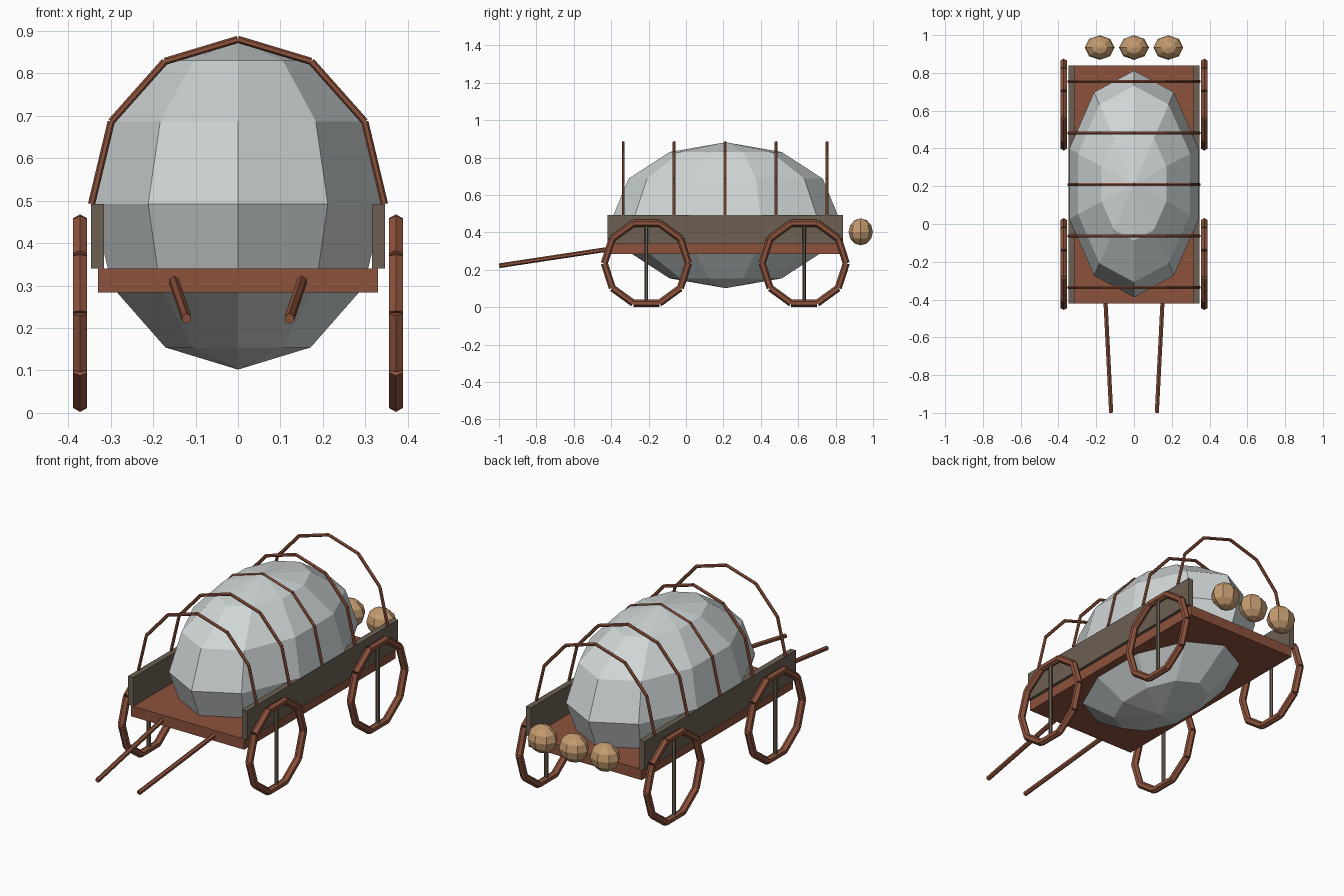
import bpy, bmesh, math
from mathutils import Vector

if "Cube" in bpy.data.objects:
    bpy.data.objects.remove(bpy.data.objects["Cube"])


def material(name, rgb):
    m = bpy.data.materials.new(name)
    m.diffuse_color = (*rgb, 1)
    m.use_nodes = True
    m.node_tree.nodes["Principled BSDF"].inputs["Base Color"].default_value = m.diffuse_color
    return m


WOOD = material("red brown wood", (0.265, 0.085, 0.045))
BOARD = material("grey brown wood", (0.15, 0.117, 0.087))
CANVAS = material("pale canvas", (0.63, 0.67, 0.67))
TAN = material("tan", (0.55, 0.33, 0.16))


def finish(name, bm, mat):
    bmesh.ops.recalc_face_normals(bm, faces=bm.faces)
    me = bpy.data.meshes.new(name)
    bm.to_mesh(me)
    bm.free()
    me.materials.append(mat)
    ob = bpy.data.objects.new(name, me)
    bpy.context.collection.objects.link(ob)


def box(name, lo, hi, mat):
    bm = bmesh.new()
    bmesh.ops.create_cube(bm, size=1)
    for v in bm.verts:
        v.co = Vector([(lo[i] + hi[i]) / 2 + v.co[i] * (hi[i] - lo[i]) for i in range(3)])
    finish(name, bm, mat)


def rod(bm, a, b, r, up, sides=6):
    """Capped prism from a to b with one edge turned towards up."""
    a, b = Vector(a), Vector(b)
    d = (b - a).normalized()
    side = d.cross(Vector(up)).normalized()
    up = side.cross(d)
    rings = []
    for p in (a, b):
        rings.append([bm.verts.new(p + r * (up * math.cos(t) + side * math.sin(t)))
                      for t in (2 * math.pi * k / sides for k in range(sides))])
    for k in range(sides):
        n = (k + 1) % sides
        bm.faces.new((rings[0][k], rings[0][n], rings[1][n], rings[1][k]))
    bm.faces.new(rings[0])
    bm.faces.new(rings[1])


def rod_chain(bm, points, centre, r):
    """Separate straight rods between points, edges facing out from centre."""
    for p, q in zip(points, points[1:]):
        rod(bm, p, q, r, (Vector(p) + Vector(q)) / 2 - Vector(centre))


def ellipsoid(name, c, radii, segs, rings, mat):
    """Flat faceted sphere with a meridian pointing to the front."""
    bm = bmesh.new()
    c = Vector(c)
    rows = []
    for i in range(1, rings):
        lat = math.pi * i / rings - math.pi / 2
        rows.append([bm.verts.new(c + Vector((
            radii[0] * math.cos(lat) * math.sin(2 * math.pi * k / segs),
            -radii[1] * math.cos(lat) * math.cos(2 * math.pi * k / segs),
            radii[2] * math.sin(lat)))) for k in range(segs)])
    bottom = bm.verts.new(c - Vector((0, 0, radii[2])))
    top = bm.verts.new(c + Vector((0, 0, radii[2])))
    for k in range(segs):
        n = (k + 1) % segs
        bm.faces.new((bottom, rows[0][n], rows[0][k]))
        bm.faces.new((top, rows[-1][k], rows[-1][n]))
        for lo, hi in zip(rows, rows[1:]):
            bm.faces.new((lo[k], lo[n], hi[n], hi[k]))
    finish(name, bm, mat)


# wagon bed, cover and side boards
box("bed", (-0.33, -0.42, 0.284), (0.33, 0.84, 0.34), WOOD)
ellipsoid("canvas_cover", (0, 0.212, 0.492), (0.36, 0.60, 0.39), 10, 6, CANVAS)
for s, tag in ((-1, "left"), (1, "right")):
    xs = sorted((s * 0.316, s * 0.346))
    box("side_board_" + tag, (xs[0], -0.42, 0.34), (xs[1], 0.84, 0.492), BOARD)

# hoops over the cover
for i in range(5):
    y = -0.336 + 0.2725 * i
    bm = bmesh.new()
    pts = [(0.345 * math.cos(math.pi * k / 6), y, 0.492 + 0.388 * math.sin(math.pi * k / 6))
           for k in range(7)]
    rod_chain(bm, pts, (0, y, 0.492), 0.0085)
    finish("hoop_%d" % (i + 1), bm, WOOD)

# wheels: ten rim pieces and one upright spoke
WZ, WR = 0.235, 0.225
for s, tag in ((-1, "left"), (1, "right")):
    for y, end in ((-0.212, "front"), (0.632, "back")):
        c = (s * 0.372, y, WZ)
        bm = bmesh.new()
        pts = [(c[0], y + WR * math.cos(math.pi * k / 5), WZ + WR * math.sin(math.pi * k / 5))
               for k in range(11)]
        rod_chain(bm, pts, c, 0.019)
        finish("wheel_rim_%s_%s" % (end, tag), bm, WOOD)
        bm = bmesh.new()
        rod(bm, (c[0], y, WZ - 0.21), (c[0], y, WZ + 0.21), 0.01, (0, 1, 0))
        finish("wheel_spoke_%s_%s" % (end, tag), bm, BOARD)

    # pulling shaft
    bm = bmesh.new()
    rod(bm, (s * 0.151, -0.41, 0.311), (s * 0.121, -0.998, 0.222), 0.0125, (0, 0, 1))
    finish("shaft_" + tag, bm, WOOD)

# round bundles at the back
for i in range(3):
    ellipsoid("bundle_%d" % (i + 1), (-0.182 + 0.182 * i, 0.934, 0.403),
              (0.079, 0.065, 0.072), 8, 6, TAN)
